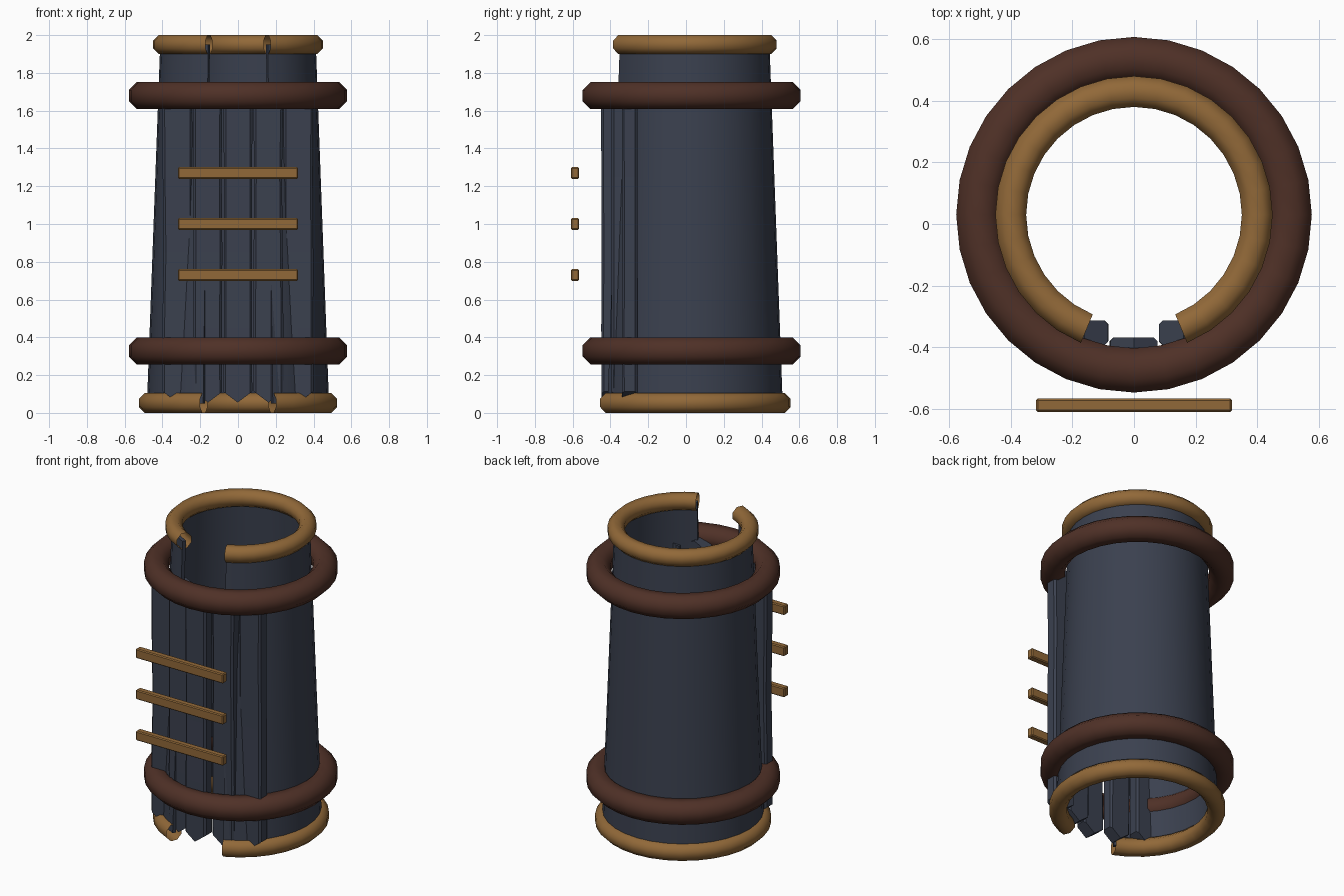
import bpy, bmesh, math, random

if "Cube" in bpy.data.objects:
    bpy.data.objects.remove(bpy.data.objects["Cube"])

random.seed(4)
CY = 0.03          # centre of the round parts in y
SEG = 32


def material(name, rgb):
    m = bpy.data.materials.new(name)
    m.diffuse_color = (*rgb, 1)
    m.use_nodes = True
    m.node_tree.nodes["Principled BSDF"].inputs["Base Color"].default_value = m.diffuse_color
    return m


SLATE = material("slate", (0.043, 0.052, 0.078))
GOLD = material("ochre", (0.285, 0.140, 0.040))
BROWN = material("dark brown", (0.078, 0.030, 0.020))


def finish(bm, name, mat, smooth=None):
    bmesh.ops.recalc_face_normals(bm, faces=bm.faces[:])
    me = bpy.data.meshes.new(name)
    bm.to_mesh(me)
    bm.free()
    me.materials.append(mat)
    ob = bpy.data.objects.new(name, me)
    bpy.context.collection.objects.link(ob)
    if smooth:
        bpy.ops.object.select_all(action='DESELECT')
        ob.select_set(True)
        bpy.context.view_layer.objects.active = ob
        bpy.ops.object.shade_smooth_by_angle(angle=math.radians(smooth))
    return ob


def sweep(name, mat, profile, gap, closed, smooth):
    """Turn an (r, z) profile about the vertical axis, leaving out `gap` segments at the front."""
    bm = bmesh.new()
    count = SEG - gap + (1 if gap else 0)
    rows = []
    for i in range(count):
        a = (i + gap / 2) * 2 * math.pi / SEG
        rows.append([bm.verts.new((r * math.sin(a), CY - r * math.cos(a), z)) for r, z in profile])
    n = len(profile)
    for i in range(count if not gap else count - 1):
        p, q = rows[i], rows[(i + 1) % count]
        for j in range(n if closed else n - 1):
            k = (j + 1) % n
            bm.faces.new((p[j], q[j], q[k], p[k]))
    if gap and name == "shell":
        bm.faces.new(rows[0])
        bm.faces.new(rows[-1])
    return finish(bm, name, mat, smooth)


def hoop(name, mat, major, z, half, gap=0):
    """Ring with an eight-sided tube, flat on top and on the outside."""
    r = half / math.cos(math.pi / 8)
    profile = [(major + r * math.cos((k + .5) * math.pi / 4),
                z + r * math.sin((k + .5) * math.pi / 4)) for k in range(8)]
    return sweep(name, mat, profile, gap, True, 50)


# Tapered shell, open at the front
T = 0.012
sweep("shell", SLATE, [(0.47 + T, 0.05), (0.40 + T, 1.95), (0.40 - T, 1.95), (0.47 - T, 0.05)],
      4, True, 30)

# Open rims and closed outer hoops
hoop("top_rim", GOLD, 0.40, 1.95, 0.05, 4)
hoop("bottom_rim", GOLD, 0.472, 0.0525, 0.0525, 4)
hoop("upper_hoop", BROWN, 0.505, 1.68, 0.072)
hoop("lower_hoop", BROWN, 0.505, 0.328, 0.072)


def plank(name, cx, front, back):
    """Upright board with chamfered edges, pointed ends and slightly uneven sides."""
    bm = bmesh.new()
    c = 0.012
    levels = [0.055, 0.45, 0.85, 1.25, 1.70]
    rows = []
    for i, z in enumerate(levels):
        w = 0.08 - random.uniform(0, 0.006)
        s = random.uniform(-0.002, 0.002)
        f = front + random.uniform(0, 0.004)
        pts = [(0, f), (w - c, f), (w, f + c), (w, back - c), (w - c, back),
               (0, back), (c - w, back), (-w, back - c), (-w, f + c), (c - w, f)]
        slope = 0.75 if i == 0 else (-0.5 if i == len(levels) - 1 else 0)
        rows.append([bm.verts.new((cx + s + x, y, z + slope * abs(x))) for x, y in pts])
    for p, q in zip(rows, rows[1:]):
        for j in range(10):
            k = (j + 1) % 10
            bm.faces.new((p[j], p[k], q[k], q[j]))
    for r in (rows[0], rows[-1]):
        bm.faces.new(r[0:6])
        bm.faces.new(r[5:] + r[:1])
    finish(bm, name, SLATE)


# Five boards closing the front, stepped back toward the sides
for i in range(-2, 3):
    front = (-0.45, -0.395, -0.34)[abs(i)]
    plank(f"plank_{i + 3}", 0.16 * i, front, front + 0.082)

# Three cross bars in front of the boards
for i, z in enumerate((0.73, 1.0, 1.27)):
    bm = bmesh.new()
    bmesh.ops.create_cube(bm, size=1)
    for v in bm.verts:
        v.co = (v.co.x * 0.636, v.co.y * 0.044 - 0.588, v.co.z * 0.062 + z)
    bmesh.ops.bevel(bm, geom=bm.edges[:], offset=0.006, segments=1, affect='EDGES')
    finish(bm, f"cross_bar_{i + 1}", GOLD)
